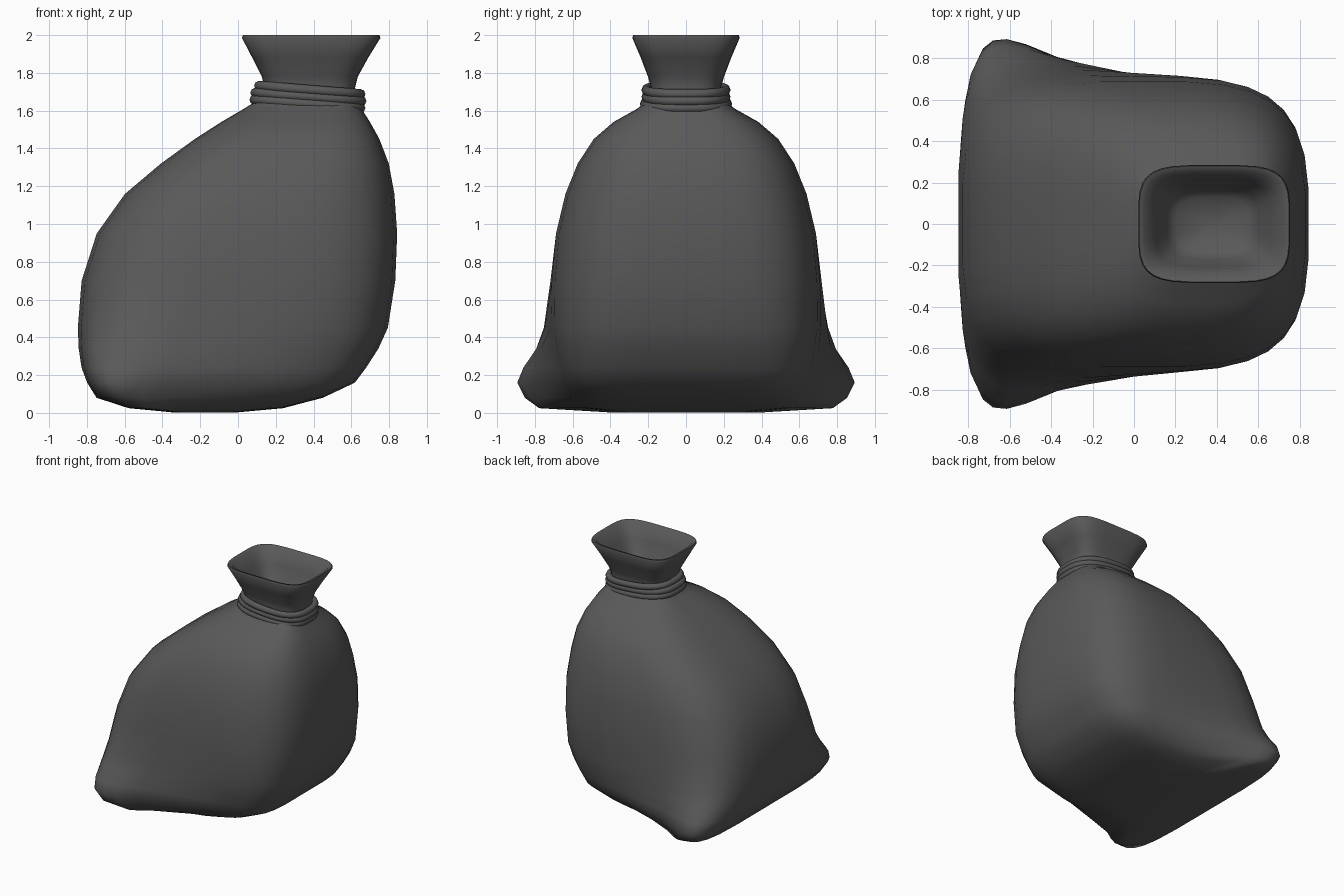
import bpy, bmesh, math

if "Cube" in bpy.data.objects:
    bpy.data.objects.remove(bpy.data.objects["Cube"])

SIDES = 32
dark = bpy.data.materials.new("dark_cloth")
dark.diffuse_color = (0.1, 0.1, 0.102, 1)
dark.use_nodes = True
dark.node_tree.nodes["Principled BSDF"].inputs["Base Color"].default_value = dark.diffuse_color


def section(x0, x1, z, half, ear, n, tilt=0.0):
    """Rounded-rectangle ring; 'ear' flares the -x corners, 'tilt' drops the +x side."""
    pts = []
    for i in range(SIDES):
        a = 2 * math.pi * (i + 0.5) / SIDES
        c, s = math.cos(a), math.sin(a)
        u = math.copysign(abs(c) ** (2 / n), c)
        v = math.copysign(abs(s) ** (2 / n), s)
        t = (1 - u) / 2
        pts.append(((x0 + x1) / 2 + u * (x1 - x0) / 2,
                    v * (half + ear * t ** 2.6), z - tilt * u))
    return pts


def finish(bm, name, angle):
    bmesh.ops.recalc_face_normals(bm, faces=bm.faces)
    me = bpy.data.meshes.new(name)
    bm.to_mesh(me)
    bm.free()
    me.materials.append(dark)
    ob = bpy.data.objects.new(name, me)
    bpy.context.collection.objects.link(ob)
    bpy.ops.object.select_all(action='DESELECT')
    ob.select_set(True)
    bpy.context.view_layer.objects.active = ob
    bpy.ops.object.shade_smooth_by_angle(angle=math.radians(angle))
    return ob


def loft(name, rings, angle=75):
    bm = bmesh.new()
    loops = [[bm.verts.new(p) for p in r] for r in rings]
    for a, b in zip(loops, loops[1:]):
        for i in range(SIDES):
            j = (i + 1) % SIDES
            bm.faces.new((a[i], a[j], b[j], b[i]))
    # close both ends with a fan
    for lp in (loops[0], loops[-1]):
        f = bm.faces.new(lp)
        bmesh.ops.poke(bm, faces=[f])
    return finish(bm, name, angle)


# Sack: x min, x max, z, half width, ear flare, squareness
body = [
    (-0.35, 0.00, 0.003, 0.32, 0.20, 3.5),
    (-0.58, 0.24, 0.025, 0.54, 0.42, 4.5),
    (-0.75, 0.45, 0.08, 0.59, 0.45, 4.8),
    (-0.80, 0.62, 0.16, 0.64, 0.43, 5.0),
    (-0.83, 0.68, 0.24, 0.665, 0.36, 4.6),
    (-0.845, 0.745, 0.34, 0.69, 0.23, 4.2),
    (-0.85, 0.795, 0.45, 0.71, 0.12, 3.9),
    (-0.83, 0.835, 0.70, 0.71, 0.03, 3.6),
    (-0.75, 0.845, 0.95, 0.69, 0.0, 3.4),
    (-0.60, 0.83, 1.16, 0.64, 0.0, 3.2),
    (-0.41, 0.80, 1.32, 0.575, 0.0, 3.2),
    (-0.23, 0.75, 1.45, 0.49, 0.0, 3.2),
    (-0.09, 0.70, 1.54, 0.385, 0.0, 3.2),
    (0.03, 0.655, 1.61, 0.26, 0.0, 3.2),
    (0.11, 0.63, 1.66, 0.20, 0.0, 3.2),
    (0.14, 0.62, 1.72, 0.185, 0.0, 3.4),
    # flared mouth and rim
    (0.125, 0.635, 1.78, 0.202, 0.0, 3.7),
    (0.075, 0.69, 1.88, 0.24, 0.0, 4.0),
    (0.02, 0.755, 1.985, 0.285, 0.0, 4.2),
    (0.025, 0.75, 2.0, 0.28, 0.0, 4.2),
    (0.05, 0.725, 1.992, 0.255, 0.0, 4.2),
    # inside of the mouth
    (0.105, 0.66, 1.88, 0.21, 0.0, 4.0),
    (0.16, 0.60, 1.77, 0.17, 0.0, 3.6),
    (0.20, 0.56, 1.71, 0.13, 0.0, 3.0),
]
loft("sack", [section(*b) for b in body])


# Rope wound round the neck
def rope(name, x0, x1, z, half, tilt, r=0.026, k=8):
    path = section(x0, x1, z, half, 0, 2.7, tilt)
    cx = (x0 + x1) / 2
    bm = bmesh.new()
    loops = []
    for x, y, zz in path:
        d = math.hypot(x - cx, y)
        dx, dy = (x - cx) / d, y / d
        loops.append([bm.verts.new((x + dx * r * math.cos(b), y + dy * r * math.cos(b),
                                    zz + r * math.sin(b)))
                      for b in (2 * math.pi * m / k for m in range(k))])
    for i in range(SIDES):
        a, b = loops[i], loops[(i + 1) % SIDES]
        for m in range(k):
            q = (m + 1) % k
            bm.faces.new((a[m], b[m], b[q], a[q]))
    finish(bm, name, 80)


for i, (x0, x1, z, half) in enumerate([(0.085, 0.65, 1.636, 0.218),
                                       (0.09, 0.655, 1.673, 0.21),
                                       (0.11, 0.65, 1.71, 0.21)]):
    rope("rope_turn_%d" % (i + 1), x0, x1, z, half, 0.022)
